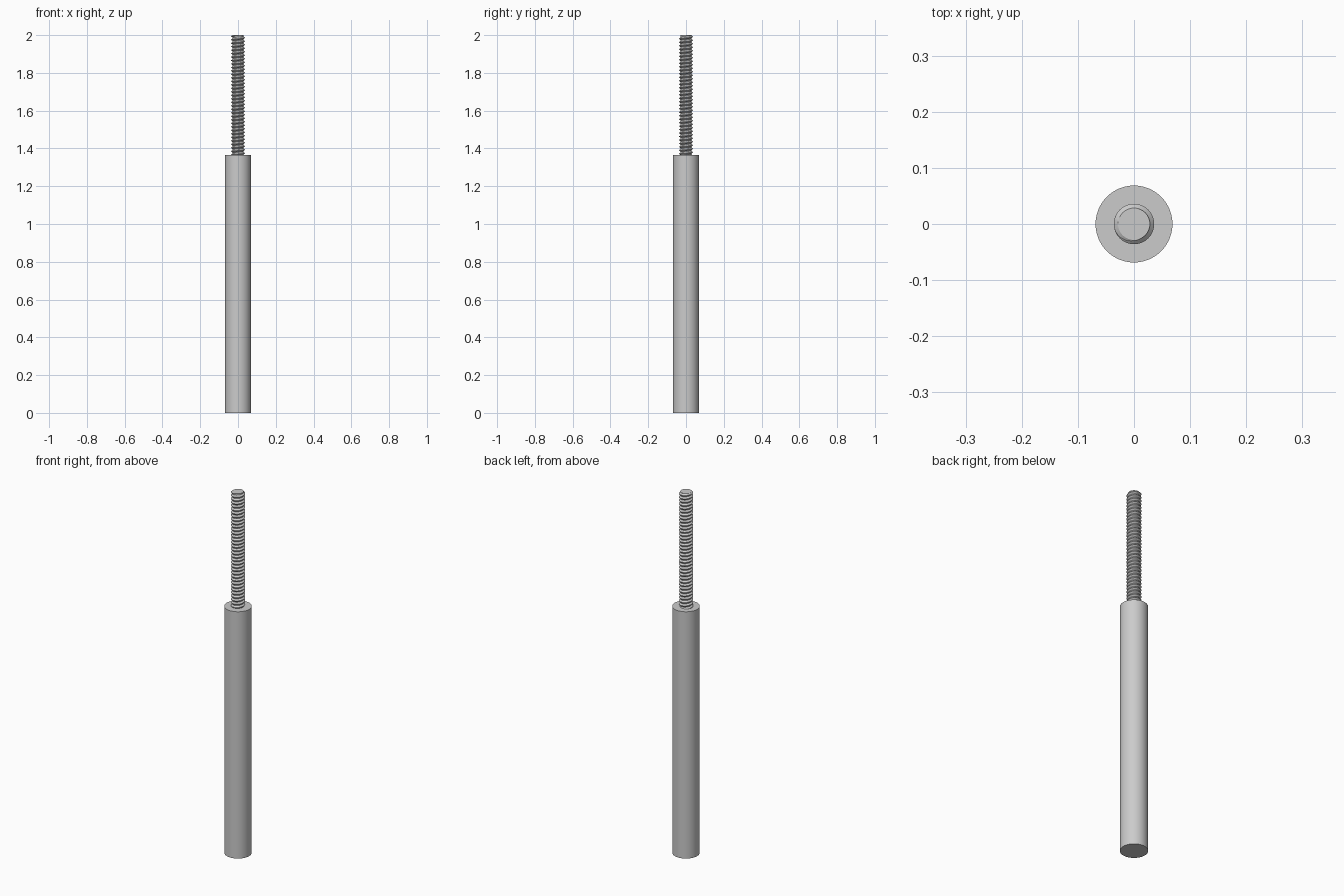
import bpy, bmesh, math

cube = bpy.data.objects.get("Cube")
if cube:
    bpy.data.objects.remove(cube, do_unlink=True)

BODY_R, BODY_TOP = 0.0685, 1.365
ROOT_R, CREST_R, TOP = 0.0285, 0.036, 2.0
PITCH, SEGS, CHAMFER = 0.0185, 32, 0.005

steel = bpy.data.materials.new("grey_steel")
steel.use_nodes = True
colour = (0.6, 0.6, 0.6, 1)
steel.diffuse_color = colour
steel.node_tree.nodes["Principled BSDF"].inputs["Base Color"].default_value = colour


def finish(obj, angle):
    obj.data.materials.append(steel)
    bpy.ops.object.select_all(action='DESELECT')
    obj.select_set(True)
    bpy.context.view_layer.objects.active = obj
    bpy.ops.object.shade_smooth_by_angle(angle=math.radians(angle))


# Plain round handle
bpy.ops.mesh.primitive_cylinder_add(vertices=64, radius=BODY_R, depth=BODY_TOP,
                                    location=(0, 0, BODY_TOP / 2))
body = bpy.context.object
body.name = "body"
finish(body, 30)

# Threaded rod: one tooth profile (fraction of pitch, height) swept up a helix
tooth = [(0, 0), (0.12, 0), (0.5, 1), (0.62, 1), (1, 0)]
bm = bmesh.new()
base = BODY_TOP - PITCH
steps = math.ceil((TOP - base) / PITCH) * SEGS
rows = []
for i in range(steps + 1):
    a = 2 * math.pi * i / SEGS
    row = []
    for f, h in tooth:
        z = min(base + PITCH * (i / SEGS + f), TOP)
        # the thread runs out to the core at the tip
        r = ROOT_R + (CREST_R - ROOT_R) * min(h, (TOP - z) / CHAMFER)
        row.append(bm.verts.new((r * math.cos(a), r * math.sin(a), z)))
    rows.append(row)
for low, high in zip(rows, rows[1:]):
    for k in range(len(tooth) - 1):
        bm.faces.new((low[k], high[k], high[k + 1], low[k + 1]))

# Flat tip
tip = [bm.verts.new((ROOT_R * math.cos(2 * math.pi * i / SEGS),
                     ROOT_R * math.sin(2 * math.pi * i / SEGS), TOP))
       for i in range(SEGS)]
bm.faces.new(tip)
bmesh.ops.remove_doubles(bm, verts=bm.verts, dist=1e-5)
bmesh.ops.recalc_face_normals(bm, faces=bm.faces)
mesh = bpy.data.meshes.new("threaded_rod")
bm.to_mesh(mesh)
bm.free()
rod = bpy.data.objects.new("threaded_rod", mesh)
bpy.context.collection.objects.link(rod)
finish(rod, 30)
